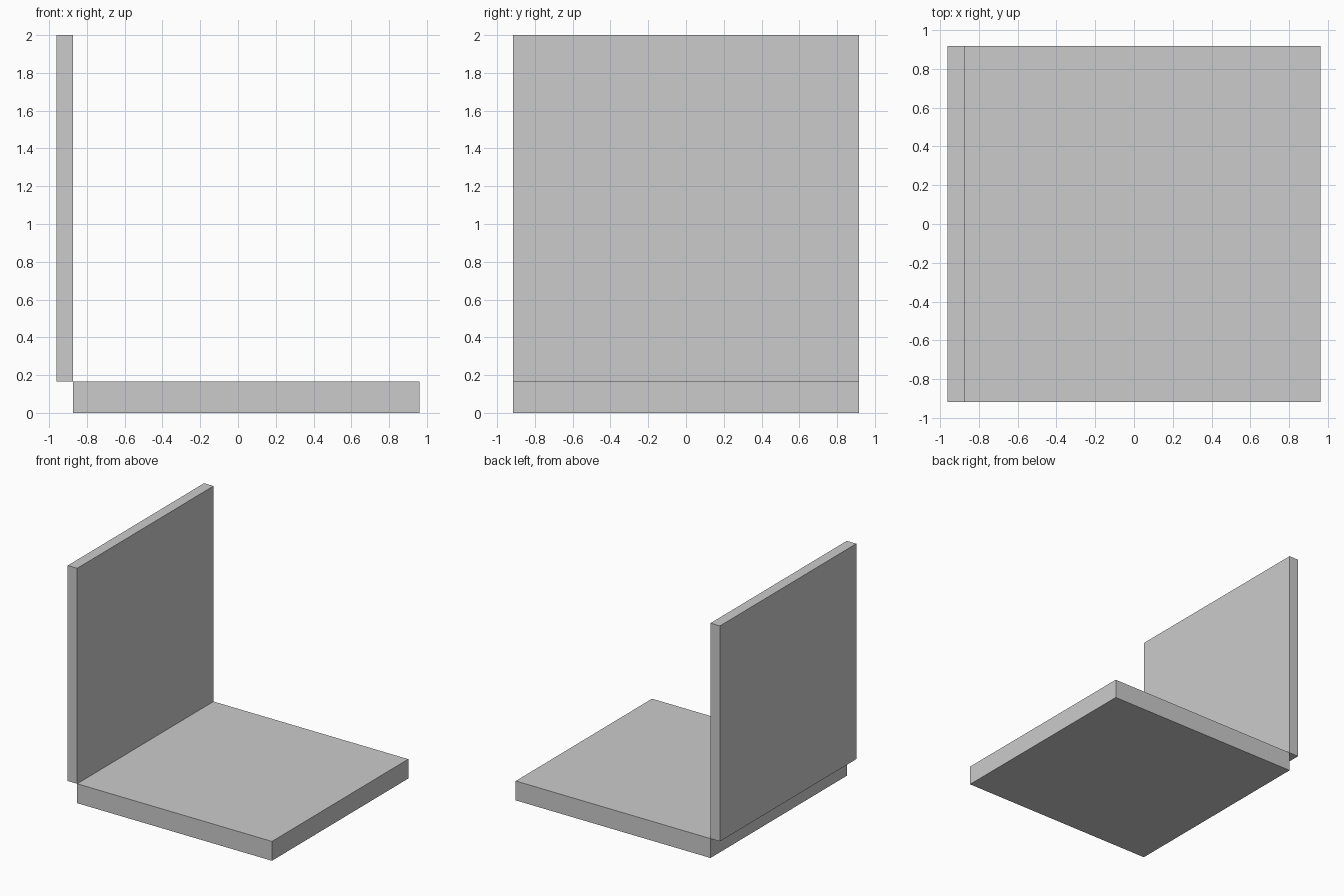
import bpy

if "Cube" in bpy.data.objects:
    bpy.data.objects.remove(bpy.data.objects["Cube"])


def box(name, x, y, z):
    """Box from (min, max) ranges on each axis."""
    spans = (x, y, z)
    bpy.ops.mesh.primitive_cube_add(size=1, location=[(a + b) / 2 for a, b in spans])
    ob = bpy.context.object
    ob.name = name
    ob.scale = [b - a for a, b in spans]
    bpy.ops.object.transform_apply(location=False, rotation=False, scale=True)
    return ob


HALF_LENGTH, HALF_DEPTH = 0.962, 0.917
INNER_X = -0.873   # shared edge between the slab and the panel
SEAT_TOP = 0.165

# Thick horizontal slab
box("seat", (INNER_X, HALF_LENGTH), (-HALF_DEPTH, HALF_DEPTH), (0, SEAT_TOP))
# Thin upright panel meeting the slab along one edge
box("backrest", (-HALF_LENGTH, INNER_X), (-HALF_DEPTH, HALF_DEPTH), (SEAT_TOP, 2))
